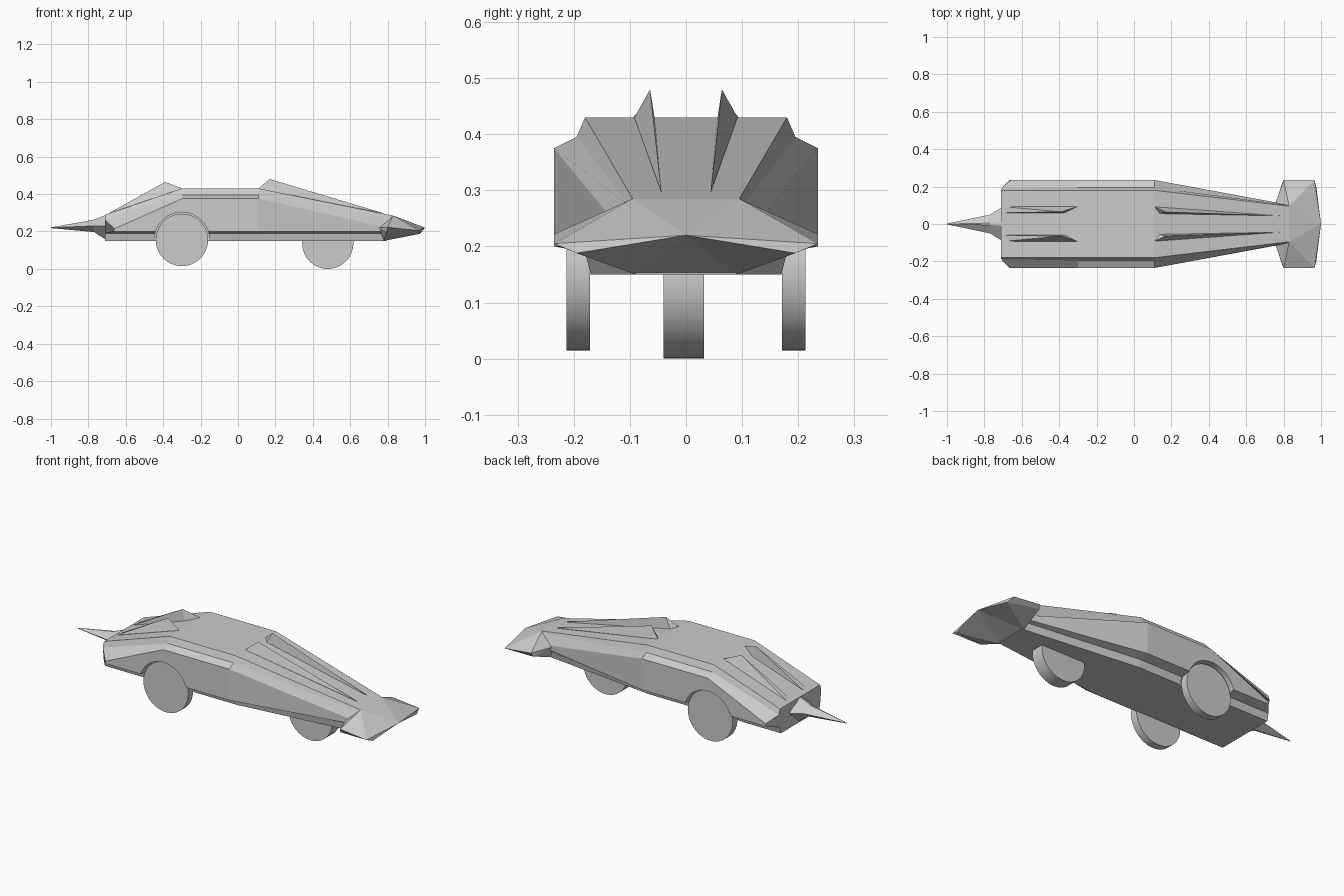
import bpy, bmesh, math
from mathutils import Matrix

if "Cube" in bpy.data.objects:
    bpy.data.objects.remove(bpy.data.objects["Cube"])


def finish(name, bm):
    bmesh.ops.remove_doubles(bm, verts=bm.verts, dist=0.0005)
    bmesh.ops.recalc_face_normals(bm, faces=bm.faces)
    mesh = bpy.data.meshes.new(name)
    bm.to_mesh(mesh)
    bm.free()
    ob = bpy.data.objects.new(name, mesh)
    bpy.context.collection.objects.link(ob)
    return ob


def loft(name, sections):
    """Skin mirrored half sections (top to bottom) along the length."""
    bm = bmesh.new()
    rings = []
    for half in sections:
        ring = half + [(x, -y, z) for x, y, z in reversed(half)]
        rings.append([bm.verts.new(p) for p in ring])
    n = len(rings[0])
    for a, b in zip(rings, rings[1:]):
        for i in range(n):
            j = (i + 1) % n
            bm.faces.new((a[i], a[j], b[j], b[i]))
    bm.faces.new(rings[0])
    bm.faces.new(rings[-1])
    return finish(name, bm)


def hull(name, points, side):
    bm = bmesh.new()
    for x, y, z in points:
        bm.verts.new((x, side * y, z))
    bmesh.ops.convex_hull(bm, input=bm.verts)
    return finish(name, bm)


def disc(name, x, y, z, r, width, smooth=True):
    bpy.ops.mesh.primitive_cylinder_add(vertices=48, radius=r, depth=width,
                                        location=(x, y, z), rotation=(math.pi / 2, 0, 0))
    ob = bpy.context.object
    ob.name = name
    if smooth:
        bpy.ops.object.shade_smooth_by_angle(angle=math.radians(30))
    return ob


# Body: roof edge, gutter, shoulder, sill, sill underside, floor edge
def cabin(x):
    return [(x, .18, .43), (x, .195, .395), (x, .235, .375),
            (x, .235, .2), (x, .18, .19), (x, .17, .15)]


body = loft("body", [
    [(-.71, .178, .29), (-.71, .188, .26), (-.66, .235, .215),
     (-.665, .235, .2), (-.71, .18, .19), (-.71, .17, .15)],
    cabin(-.3), cabin(.11),
    [(.83, .095, .285), (.83, .1, .272), (.82, .104, .215),
     (.82, .104, .2), (.8, .095, .19), (.79, .09, .15)]])

# Rear wheel arches and wheels
for side, label in ((1, "left"), (-1, "right")):
    cutter = disc("arch_cutter_" + label, -.3, side * .23, .155, .148, .13, False)
    cutter.hide_render = True
    cutter.display_type = 'WIRE'
    mod = body.modifiers.new("arch_" + label, 'BOOLEAN')
    mod.operation = 'DIFFERENCE'
    mod.solver = 'EXACT'
    mod.object = cutter
    disc("rear_wheel_" + label, -.3, side * .192, .155, .14, .042)

# Single front wheel
disc("front_wheel", .48, -.004, .137, .137, .073)

# Nose wedge with flared wings, one half mirrored
P = {"A0": (.83, 0, .285), "A": (.83, .095, .285), "T": (1, 0, .22),
     "W1": (.965, .235, .205), "W2": (.8, .235, .222), "W3": (.795, .225, .2),
     "L": (.975, .195, .188), "R": (.755, .108, .22),
     "B": (.78, .09, .15), "B0": (.78, 0, .15)}
faces = ["A0 T A", "T W1 A", "A W1 W2", "A W2 R", "R W2 W3", "R W3 B", "W1 L W3 W2",
         "T L W1", "T B0 B", "T B L", "L B W3", "A0 A R", "A0 R B", "A0 B B0"]
bm = bmesh.new()
for m in (1, -1):
    v = {k: bm.verts.new((p[0], m * p[1], p[2])) for k, p in P.items()}
    for f in faces:
        bm.faces.new([v[k] for k in f.split()])
finish("nose_wing", bm)

# Tail spike
loft("tail_spike", [
    [(x, w * .1, top), (x, w, mid), (x, w * .1, bot)]
    for x, w, top, mid, bot in ((-1, .002, .222, .22, .218),
                                (-.77, .05, .263, .23, .197),
                                (-.705, .09, .288, .23, .155))])

# Roof fins
front_fin = [(.11, .092, .43), (.17, .064, .48), (.13, .053, .41),
             (.78, .044, .297), (.3, .07, .36)]
rear_fin = [(-.3, .094, .43), (-.39, .065, .465), (-.37, .057, .39),
            (-.69, .06, .298), (-.69, .092, .298), (-.4, .08, .36)]
for side, label in ((1, "left"), (-1, "right")):
    hull("front_fin_" + label, front_fin, side)
    hull("rear_fin_" + label, rear_fin, side)
